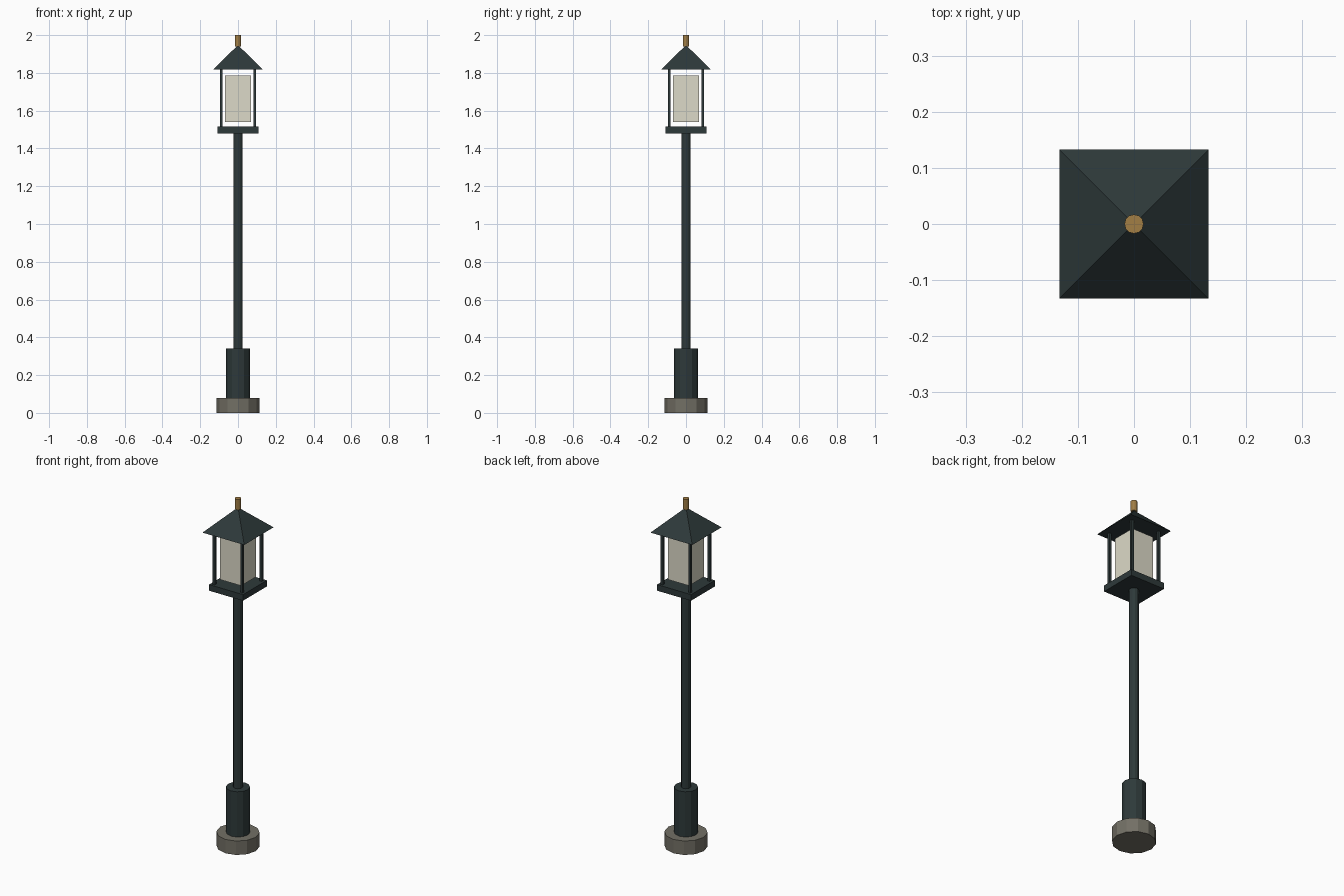
import bpy, math

if "Cube" in bpy.data.objects:
    bpy.data.objects.remove(bpy.data.objects["Cube"])

def material(name, rgb, alpha=1.0):
    m = bpy.data.materials.new(name)
    m.diffuse_color = (*rgb, alpha)
    m.use_nodes = True
    m.node_tree.nodes["Principled BSDF"].inputs["Base Color"].default_value = m.diffuse_color
    return m

IRON = material("dark_green_iron", (0.027, 0.041, 0.042))
STONE = material("grey_stone", (0.17, 0.16, 0.13))
GLASS = material("pale_glass", (0.72, 0.70, 0.58), 0.75)
BRASS = material("brass", (0.36, 0.21, 0.06))

def finish(name, mat):
    o = bpy.context.object
    o.name = name
    o.data.materials.append(mat)
    return o

def cylinder(name, r, z0, z1, mat, sides=12):
    bpy.ops.mesh.primitive_cylinder_add(vertices=sides, radius=r, depth=z1 - z0,
                                        location=(0, 0, (z0 + z1) / 2))
    return finish(name, mat)

def box(name, x, y, half, z0, z1, mat):
    bpy.ops.mesh.primitive_cube_add(size=1, location=(x, y, (z0 + z1) / 2))
    bpy.context.object.scale = (2 * half, 2 * half, z1 - z0)
    bpy.ops.object.transform_apply(location=False, rotation=False, scale=True)
    return finish(name, mat)

# Foot, sleeve and pole
cylinder("stone_foot", 0.113, 0.0, 0.08, STONE)
cylinder("pole_sleeve", 0.063, 0.08, 0.34, IRON)
cylinder("pole", 0.025, 0.34, 1.48, IRON)

# Lantern floor, glass and corner bars
box("lantern_floor", 0, 0, 0.108, 1.48, 1.515, IRON)
box("lantern_glass", 0, 0, 0.068, 1.54, 1.787, GLASS)
for sx in (-1, 1):
    for sy in (-1, 1):
        box("corner_bar", sx * 0.088, sy * 0.088, 0.007, 1.515, 1.817, IRON)

# Pyramid roof
bpy.ops.mesh.primitive_cone_add(vertices=4, radius1=0.133 * math.sqrt(2), radius2=0, depth=0.13,
                                location=(0, 0, 1.882), rotation=(0, 0, math.pi / 4))
finish("pyramid_roof", IRON)

# Brass finial
cylinder("finial", 0.017, 1.94, 2.0, BRASS)
